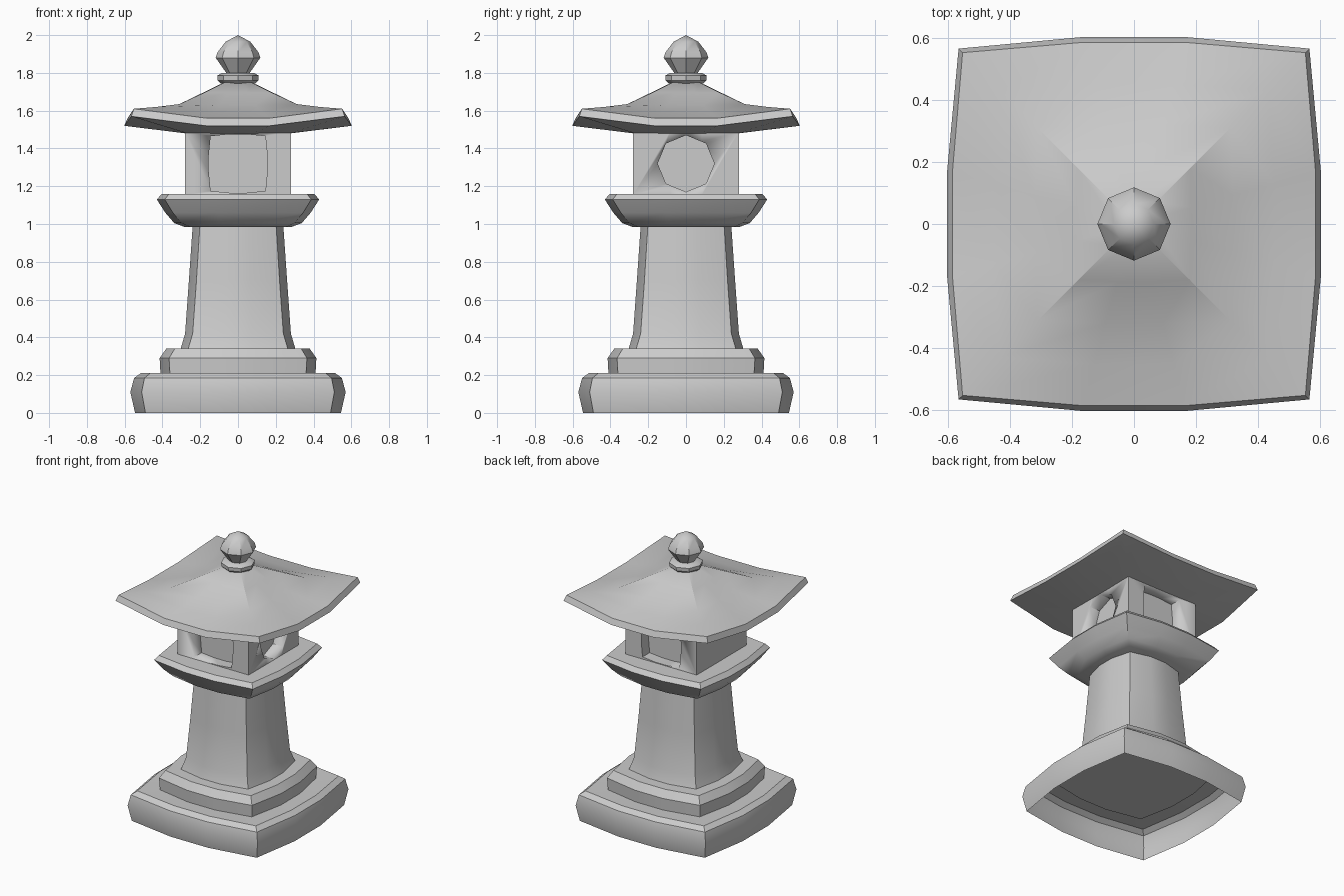
import bpy, bmesh, math
from mathutils import Matrix

if "Cube" in bpy.data.objects:
    bpy.data.objects.remove(bpy.data.objects["Cube"])


def finish(name, bm, angle=32):
    bmesh.ops.recalc_face_normals(bm, faces=bm.faces)
    me = bpy.data.meshes.new(name)
    bm.to_mesh(me)
    bm.free()
    ob = bpy.data.objects.new(name, me)
    bpy.context.collection.objects.link(ob)
    bpy.ops.object.select_all(action='DESELECT')
    ob.select_set(True)
    bpy.context.view_layer.objects.active = ob
    bpy.ops.object.shade_smooth_by_angle(angle=math.radians(angle))
    return ob


def skin(rings, cap_bottom=True, cap_top=True):
    bm = bmesh.new()
    vs = [[bm.verts.new(p) for p in r] for r in rings]
    n = len(vs[0])
    for a, b in zip(vs, vs[1:]):
        for i in range(n):
            j = (i + 1) % n
            bm.faces.new((a[i], a[j], b[j], b[i]))
    if cap_bottom:
        bm.faces.new(vs[0][::-1])
    if cap_top:
        bm.faces.new(vs[-1])
    return bm


def bowed_ring(c, bow, z, lift=0.0):
    """Square with corners at c, sides bulging by bow, corners raised by lift."""
    pts = []
    for k in range(4):
        r = Matrix.Rotation(k * math.pi / 2, 3, 'Z')
        for p in ((-c, -c, z + lift), (-0.3 * c, -c - bow, z), (0.3 * c, -c - bow, z)):
            pts.append((r @ Matrix.Translation(p).to_translation()))
    return pts


def bowed(name, profile, **caps):
    return finish(name, skin([bowed_ring(*p) for p in profile], **caps))


def turned(name, profile, sides=8):
    rings = [[(r * math.cos(i * math.tau / sides), r * math.sin(i * math.tau / sides), z)
              for i in range(sides)] for r, z in profile]
    bm = skin(rings)
    bmesh.ops.remove_doubles(bm, verts=bm.verts, dist=0.0005)
    return finish(name, bm, 35)


# Stepped foot: hollow base block with a smaller tier on it
bowed("base", [(0.49, 0.055, 0.0), (0.51, 0.06, 0.11), (0.495, 0.055, 0.185),
               (0.465, 0.05, 0.21), (0.34, 0.045, 0.205)],
      cap_bottom=False, cap_top=False)
bowed("base_tier", [(0.36, 0.05, 0.2), (0.365, 0.05, 0.29), (0.335, 0.045, 0.34)])

# Tapered shaft
bowed("shaft", [(0.265, 0.04, 0.335), (0.24, 0.04, 0.42), (0.22, 0.04, 0.7), (0.202, 0.038, 0.99)])

# Platform below the light chamber
bowed("platform", [(0.255, 0.03, 0.985), (0.30, 0.038, 1.005), (0.345, 0.04, 1.06),
                   (0.388, 0.042, 1.13), (0.365, 0.038, 1.16)])

# Light chamber with recessed windows: square front and back, octagonal at the sides
chamber = bowed("light_chamber", [(0.28, 0.0, 1.155), (0.28, 0.0, 1.49)])
for k in range(4):
    if k % 2 == 0:
        bm = skin([bowed_ring(0.145, 0.01, z) for z in (0.2, 0.36)])
    else:
        bm = bmesh.new()
        bmesh.ops.create_cone(bm, cap_ends=True, segments=8, radius1=0.15, radius2=0.15,
                              depth=0.16, matrix=Matrix.Translation((0, 0, 0.28)))
    bm.transform(Matrix.Translation((0, 0, 1.32)) @ Matrix.Rotation(k * math.pi / 2, 4, 'Z')
                 @ Matrix.Rotation(math.pi / 2, 4, 'X'))
    cutter = finish("window_cutter_%d" % k, bm)
    cutter.hide_render = True
    mod = chamber.modifiers.new("window", 'BOOLEAN')
    mod.operation = 'DIFFERENCE'
    mod.solver = 'EXACT'
    mod.object = cutter
    bpy.context.view_layer.objects.active = chamber
    bpy.ops.object.modifier_apply(modifier=mod.name)
    bpy.data.objects.remove(cutter)

# Roof with upturned corners and a concave slope
bowed("roof", [(0.27, 0.01, 1.48), (0.565, 0.037, 1.52, 0.05), (0.552, 0.033, 1.56, 0.05),
               (0.43, 0.022, 1.59, 0.03), (0.31, 0.01, 1.63, 0.005),
               (0.18, 0.006, 1.695, 0.0), (0.07, 0.003, 1.75)])

# Collar and jewel finial
turned("finial_collar", [(0.08, 1.735), (0.108, 1.76), (0.11, 1.785), (0.085, 1.8)])
turned("finial_jewel", [(0.055, 1.79), (0.118, 1.88), (0.108, 1.91), (0.065, 1.965), (0.0, 2.0)])
